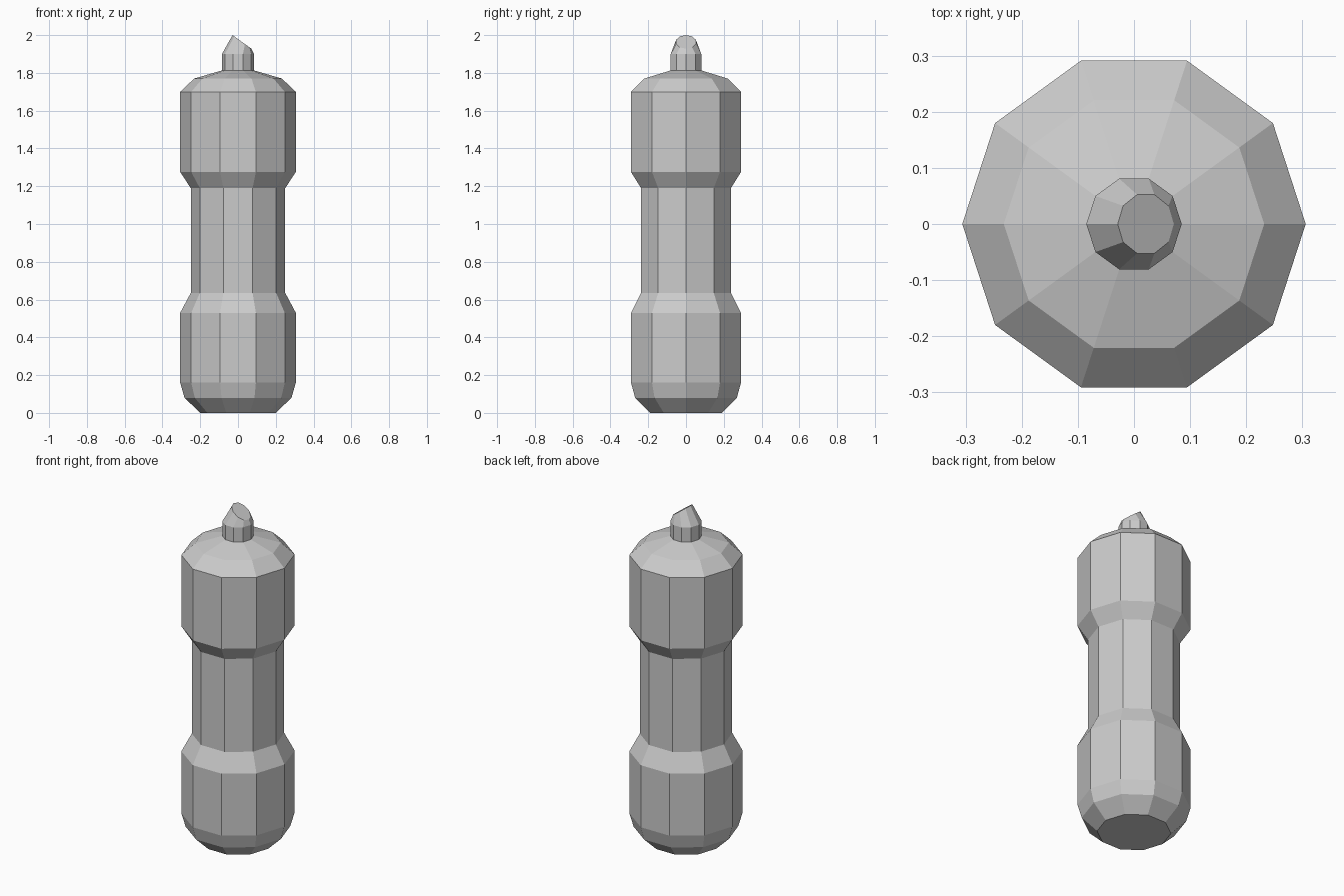
import bpy, bmesh
from math import cos, sin, tau

if "Cube" in bpy.data.objects:
    bpy.data.objects.remove(bpy.data.objects["Cube"])

SIDES = 10


def ring(bm, rx, ry, z, cx=0.0, slope=0.0):
    """Ten-sided ring; slope tilts it along x."""
    return [bm.verts.new((cx + rx * cos(tau * i / SIDES),
                          ry * sin(tau * i / SIDES),
                          z + slope * cos(tau * i / SIDES)))
            for i in range(SIDES)]


def loft(name, sections):
    """Skin a stack of rings into a closed flat-shaded solid."""
    bm = bmesh.new()
    rings = [ring(bm, *s) for s in sections]
    for a, b in zip(rings, rings[1:]):
        for i in range(SIDES):
            j = (i + 1) % SIDES
            bm.faces.new((a[i], a[j], b[j], b[i]))
    bm.faces.new(rings[0][::-1])
    bm.faces.new(rings[-1])
    bmesh.ops.recalc_face_normals(bm, faces=bm.faces[:])
    mesh = bpy.data.meshes.new(name)
    bm.to_mesh(mesh)
    bm.free()
    obj = bpy.data.objects.new(name, mesh)
    bpy.context.collection.objects.link(obj)
    return obj


# Bottle body with nozzle: (radius, height) profile from base to neck
profile = [(0.2, 0), (0.283, 0.08), (0.306, 0.16), (0.306, 0.53),
           (0.25, 0.635), (0.25, 1.19), (0.306, 1.275), (0.306, 1.70),
           (0.232, 1.77), (0.085, 1.813), (0.085, 1.90)]
sections = [(r, r, z) for r, z in profile]

# Slanted nozzle tip
sections.append((0.05, 0.055, 1.964, 0.021, -0.036))
loft("bottle", sections)
